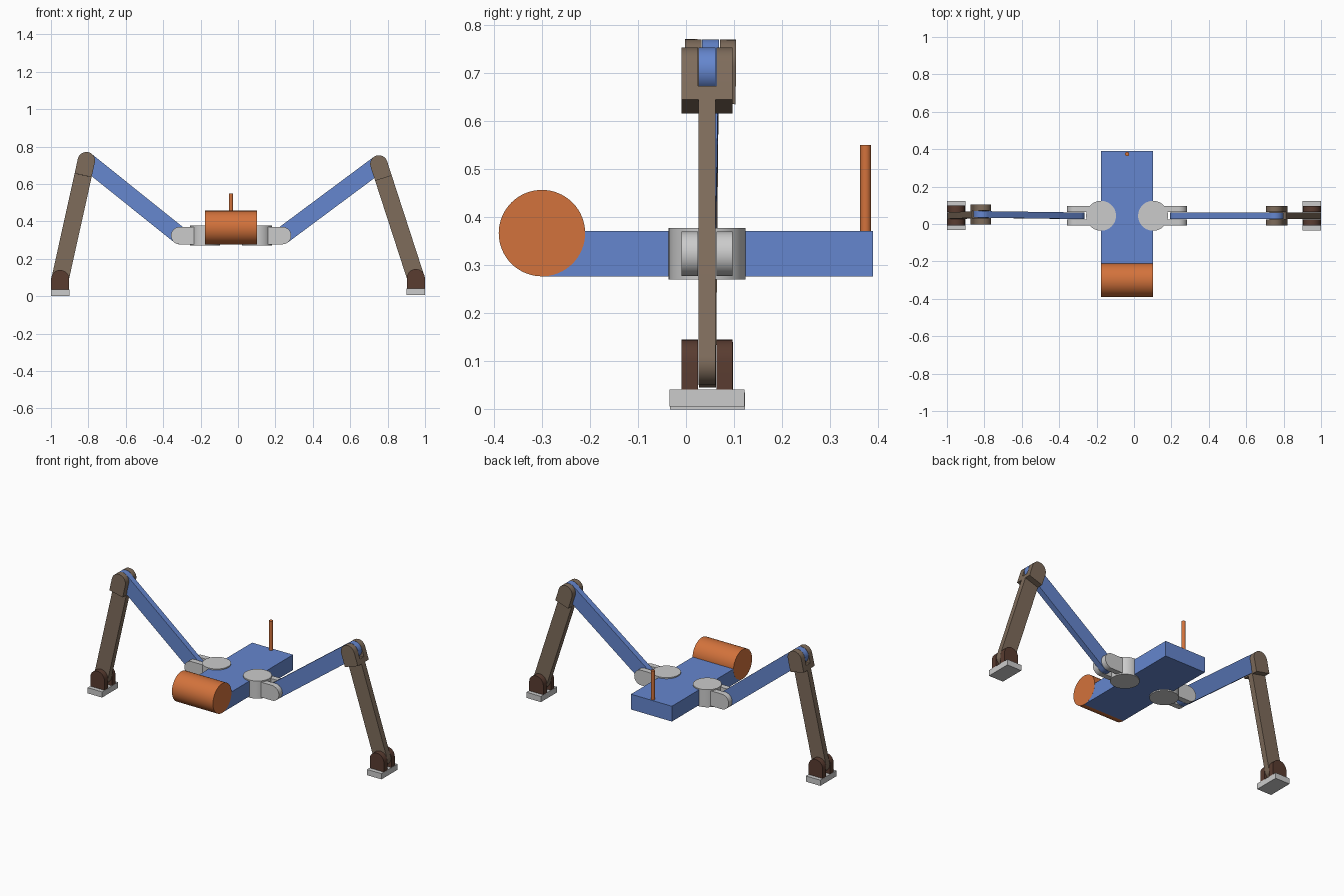
import bpy, bmesh, math
from mathutils import Vector, Matrix

if "Cube" in bpy.data.objects:
    bpy.data.objects.remove(bpy.data.objects["Cube"])


def material(name, rgb):
    m = bpy.data.materials.new(name)
    m.diffuse_color = (*rgb, 1)
    m.use_nodes = True
    m.node_tree.nodes["Principled BSDF"].inputs["Base Color"].default_value = m.diffuse_color
    return m


BLUE = material("blue", (0.13, 0.24, 0.62))
ORANGE = material("orange", (0.65, 0.17, 0.045))
BROWN = material("brown", (0.21, 0.15, 0.105))
DARK = material("dark_brown", (0.10, 0.045, 0.03))


def finish(name, bm, mat=None, smooth=True):
    bmesh.ops.recalc_face_normals(bm, faces=bm.faces)
    me = bpy.data.meshes.new(name)
    bm.to_mesh(me)
    bm.free()
    ob = bpy.data.objects.new(name, me)
    bpy.context.collection.objects.link(ob)
    if mat:
        me.materials.append(mat)
    if smooth:
        bpy.ops.object.select_all(action='DESELECT')
        ob.select_set(True)
        bpy.context.view_layer.objects.active = ob
        bpy.ops.object.shade_smooth_by_angle(angle=math.radians(30))
    return ob


def box(name, lo, hi, mat=None):
    lo, hi = Vector(lo), Vector(hi)
    bm = bmesh.new()
    mtx = Matrix.Translation((lo + hi) / 2) @ Matrix.Diagonal((*(hi - lo), 1))
    bmesh.ops.create_cube(bm, size=1, matrix=mtx)
    return finish(name, bm, mat, False)


def cylinder(name, centre, r, depth, mat=None, rot=Matrix(), n=48):
    bm = bmesh.new()
    bmesh.ops.create_cone(bm, cap_ends=True, segments=n, radius1=r, radius2=r,
                          depth=depth, matrix=Matrix.Translation(centre) @ rot)
    return finish(name, bm, mat)


def add_bar(bm, a, b, r, w0, w1, round_a=False, round_b=False, n=16):
    """Bar from a to b, half-height r, spanning w0..w1 sideways, ends optionally round."""
    d = (b - a).normalized()
    up = Vector((0, 1, 0)).cross(d).normalized()
    side = d.cross(up)
    if side.y < 0:
        side = -side

    def end(c, sign, rounded):
        if not rounded:
            return [c + up * r * sign, c - up * r * sign]
        return [c + sign * r * (up * math.cos(t) + d * math.sin(t))
                for t in (math.pi * i / n for i in range(n + 1))]

    pts = end(b, 1, round_b) + end(a, -1, round_a)
    f0 = [bm.verts.new(p + side * w0) for p in pts]
    f1 = [bm.verts.new(p + side * w1) for p in pts]
    bm.faces.new(f0)
    bm.faces.new(f1[::-1])
    for i in range(len(pts)):
        j = (i + 1) % len(pts)
        bm.faces.new((f0[i], f1[i], f1[j], f0[j]))


CX, CY = -0.037, 0.044       # body centre line, leg plane
IN, LUG0, LUG1 = 0.0175, 0.0195, 0.053
R = 0.0465

# body, head drum, tail antenna
box("body", (CX - 0.139, -0.30, 0.277), (CX + 0.139, 0.389, 0.371), BLUE)
cylinder("head_drum", (CX, -0.30, 0.367), 0.09, 0.279, ORANGE,
         Matrix.Rotation(math.pi / 2, 4, 'Y'), 64)
cylinder("antenna", (CX, 0.374, 0.455), 0.0115, 0.19, ORANGE, n=24)


def leg(tag, s, knee, ankle, ground):
    hub = Vector((CX + s * 0.139, CY, 0.324))
    hip = Vector((CX + s * 0.275, CY, 0.324))
    knee, ankle = Vector(knee), Vector(ankle)
    d = (ankle - knee).normalized()

    # hip hub with forked lugs
    cylinder(tag + "_hip_hub", hub, 0.08, 0.108)
    bm = bmesh.new()
    for w in ((-LUG1, -LUG0), (LUG0, LUG1)):
        add_bar(bm, hub + Vector((s * 0.03, 0, 0)), hip, R, *w, round_b=True)
    finish(tag + "_hip_fork", bm)

    # upper leg
    bm = bmesh.new()
    add_bar(bm, hip, knee, R, -IN, IN, True, True)
    finish(tag + "_upper_leg", bm, BLUE)

    # lower leg with knee fork
    bm = bmesh.new()
    for w in ((-LUG1, -LUG0), (LUG0, LUG1)):
        add_bar(bm, knee, knee + d * 0.08, R, *w, round_a=True)
    add_bar(bm, knee + d * 0.05, knee + d * 0.08, R, -LUG0, LUG0)
    add_bar(bm, knee + d * 0.08, ankle, R, -IN, IN, round_b=True)
    finish(tag + "_lower_leg", bm, BROWN)

    # ankle lugs and foot plate
    top = ground + 0.035
    bm = bmesh.new()
    for w in ((-LUG1, -LUG0), (LUG0, LUG1)):
        add_bar(bm, Vector((ankle.x, ankle.y, top)), ankle, 0.048, *w, round_b=True)
    finish(tag + "_ankle_lugs", bm, DARK)
    box(tag + "_foot_plate", (ankle.x - 0.049, ankle.y - 0.078, ground),
        (ankle.x + 0.049, ankle.y + 0.078, top))


leg("right", 1, (0.753, CY, 0.707), (0.951, CY, 0.097), 0.006)
leg("left", -1, (-0.811, 0.051, 0.724), (-0.951, 0.045, 0.092), 0.0)
